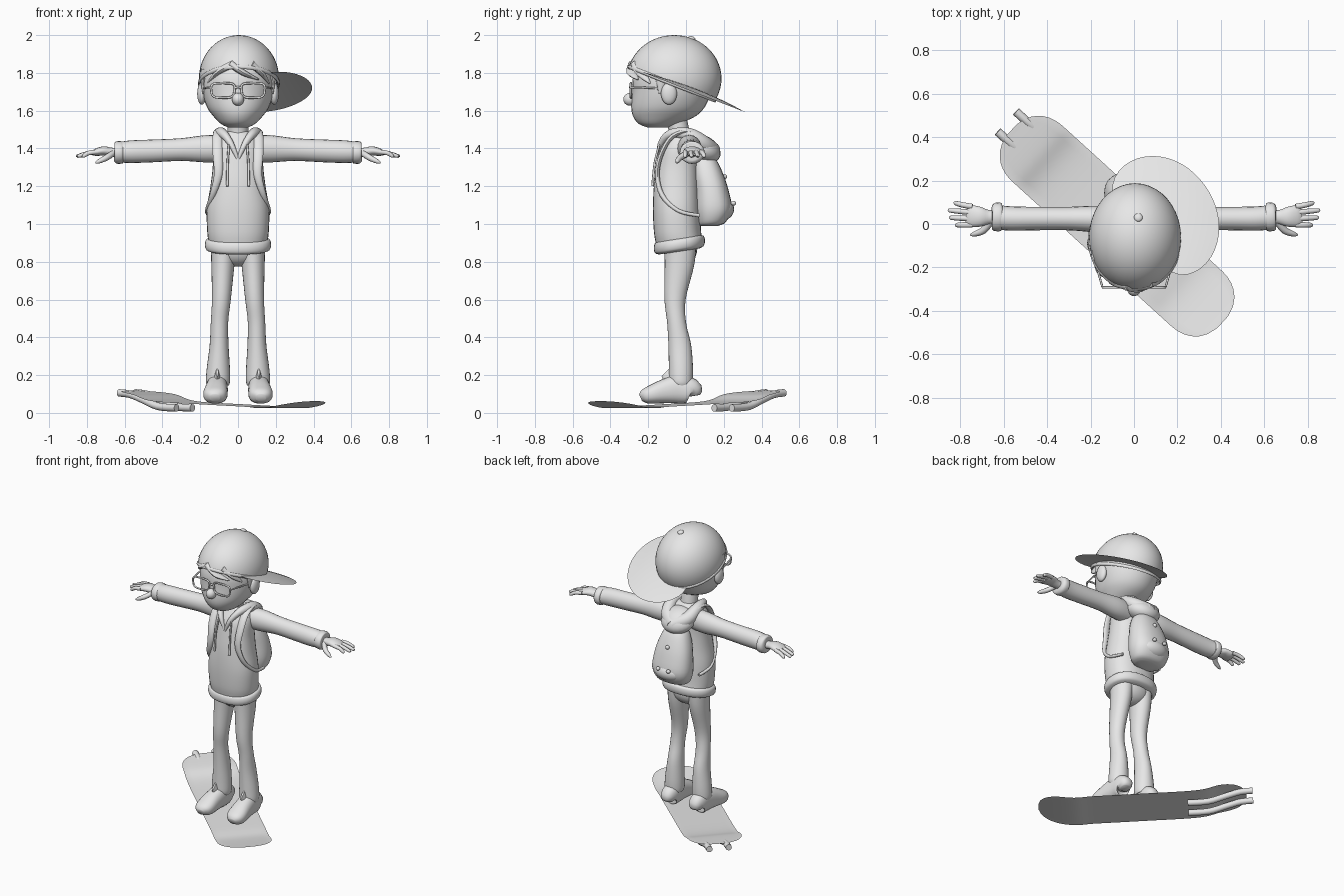
import bpy, bmesh, math
from mathutils import Vector, Matrix, Euler

cube = bpy.data.objects.get("Cube")
if cube:
    bpy.data.objects.remove(cube, do_unlink=True)

grey = bpy.data.materials.new("plain_grey")
grey.use_nodes = True
grey.diffuse_color = (0.8, 0.8, 0.8, 1)
for node in grey.node_tree.nodes:
    if node.type == 'BSDF_PRINCIPLED':
        node.inputs["Base Color"].default_value = grey.diffuse_color


def finish(name, bm, mirror=False):
    """Turn a bmesh into a shaded object, optionally mirrored across x."""
    bmesh.ops.recalc_face_normals(bm, faces=bm.faces)
    mesh = bpy.data.meshes.new(name)
    bm.to_mesh(mesh)
    bm.free()
    mesh.materials.append(grey)
    obj = bpy.data.objects.new(name, mesh)
    bpy.context.collection.objects.link(obj)
    bpy.ops.object.select_all(action='DESELECT')
    obj.select_set(True)
    bpy.context.view_layer.objects.active = obj
    bpy.ops.object.shade_smooth_by_angle(angle=math.radians(50))
    if mirror:
        obj.modifiers.new("mirror", 'MIRROR').use_mirror_merge = False
    return obj


def ball(name, loc, radii, tilt=0, mirror=False):
    bm = bmesh.new()
    mat = (Matrix.Translation(loc) @ Euler((tilt, 0, 0)).to_matrix().to_4x4()
           @ Matrix.Diagonal((*radii, 1)))
    bmesh.ops.create_uvsphere(bm, u_segments=24, v_segments=16, radius=1, matrix=mat)
    return finish(name, bm, mirror)


def smooth_path(pts, steps, closed):
    """Catmull-Rom through tuples of any length."""
    n, out = len(pts), []
    pick = (lambda i: pts[i % n]) if closed else (lambda i: pts[min(max(i, 0), n - 1)])
    for i in range(n if closed else n - 1):
        a, b, c, d = (pick(i + k) for k in (-1, 0, 1, 2))
        for s in range(steps):
            t = s / steps
            out.append([q + 0.5 * t * (r - p + t * (2*p - 5*q + 4*r - w + t * (3*(q - r) + w - p)))
                        for p, q, r, w in zip(a, b, c, d)])
    if not closed:
        out.append(list(pts[-1]))
    return out


def sweep(name, pts, ref=(0, 0, 1), axis=None, sides=24, steps=4, power=1.0,
          mirror=False, closed=False):
    """Skin rings along a path of (x, y, z, radius_u, radius_v)."""
    path = smooth_path([tuple(p) if len(p) > 4 else (*p, p[3]) for p in pts], steps, closed)
    n, bm, rings = len(path), bmesh.new(), []
    for i, p in enumerate(path):
        before = path[i - 1] if closed or i else p
        after = path[(i + 1) % n] if closed else path[min(i + 1, n - 1)]
        t = Vector(axis) if axis else Vector(after[:3]) - Vector(before[:3])
        t.normalize()
        u = Vector(ref).cross(t).normalized()
        v = t.cross(u)
        ring = []
        for k in range(sides):
            c, s = math.cos(math.tau * k / sides), math.sin(math.tau * k / sides)
            c, s = math.copysign(abs(c) ** power, c), math.copysign(abs(s) ** power, s)
            ring.append(bm.verts.new(Vector(p[:3]) + u * c * p[3] + v * s * p[4]))
        rings.append(ring)
    for a, b in zip(rings, rings[1:] + rings[:1] if closed else rings[1:]):
        for k in range(sides):
            j = (k + 1) % sides
            bm.faces.new((a[k], a[j], b[j], b[k]))
    if not closed:
        bm.faces.new(rings[0])
        bm.faces.new(rings[-1])
    return finish(name, bm, mirror)


def sheet(name, rows, thickness):
    """Solid plate from a grid of points."""
    bm = bmesh.new()
    grid = [[bm.verts.new(p) for p in row] for row in rows]
    for a, b in zip(grid, grid[1:]):
        for k in range(len(a) - 1):
            bm.faces.new((a[k], a[k + 1], b[k + 1], b[k]))
    bmesh.ops.solidify(bm, geom=bm.faces[:], thickness=thickness)
    return finish(name, bm)


UP, SIDE, BACK = (0, 0, 1), (1, 0, 0), (0, 1, 0)

# Head, neck and face
sweep("head", [(0, -.15, 1.51, .05, .05), (0, -.145, 1.53, .09, .105), (0, -.115, 1.57, .13, .165),
               (0, -.095, 1.62, .165, .195), (0, -.075, 1.7, .19, .21), (0, -.065, 1.78, .193, .215),
               (0, -.06, 1.87, .165, .18), (0, -.06, 1.93, .1, .1)], BACK, UP, sides=32)
sweep("neck", [(0, -.03, 1.4, .06), (0, -.035, 1.48, .055), (0, -.05, 1.56, .055)], BACK, UP)
ball("nose", (0, -.296, 1.66), (.032, .036, .034))
ball("ears", (.192, -.09, 1.69), (.024, .042, .058), mirror=True)

# Hair locks under the cap
sweep("fringe_middle", [(-.04, -.275, 1.85, .02, .03), (.03, -.28, 1.8, .016, .034),
                        (.11, -.255, 1.765, .004)], BACK, sides=12)
sweep("fringe_left", [(.07, -.265, 1.85, .02, .03), (.125, -.235, 1.8, .016, .03),
                      (.165, -.19, 1.745, .004)], BACK, sides=12)
sweep("fringe_right", [(-.02, -.275, 1.85, .02, .03), (-.1, -.25, 1.81, .016, .03),
                       (-.16, -.19, 1.75, .004)], BACK, sides=12)
sweep("sideburns", [(.178, -.13, 1.82, .02, .04), (.184, -.13, 1.76, .014, .03),
                    (.184, -.14, 1.69, .004)], BACK, sides=12, mirror=True)

# Glasses
frame = []
for k in range(16):
    c, s = math.cos(math.tau * k / 16), math.sin(math.tau * k / 16)
    x = math.copysign(abs(c) ** .55, c) * (.062 + .006 * s)
    frame.append((.08 + x, -.292, 1.707 + .039 * math.copysign(abs(s) ** .55, s), .006))
sweep("glasses_frames", frame, BACK, sides=8, steps=2, mirror=True, closed=True)
sweep("glasses_bridge", [(-.02, -.292, 1.72, .006), (0, -.296, 1.725, .006), (.02, -.292, 1.72, .006)], sides=8)
sweep("glasses_temples", [(.145, -.292, 1.722, .005), (.165, -.22, 1.722, .005),
                          (.192, -.1, 1.715, .005)], sides=8, mirror=True)

# Backward cap: dome cut by a sloping rim plane, with a bill in that plane
centre, size, slope = Vector((.005, -.062, 1.77)), Vector((.212, .25, .23)), .39


def rim_height(y):
    return 1.835 - slope * (y + .31)


def rim_point(angle):
    d, low, high = Vector((math.cos(angle), math.sin(angle), 0)), 0, .4
    for _ in range(30):
        r = (low + high) / 2
        p = centre + d * r
        p.z = rim_height(p.y)
        q = p - centre
        inside = sum((q[i] / size[i]) ** 2 for i in range(3)) < 1
        low, high = (r, high) if inside else (low, r)
    return p


bm = bmesh.new()
bmesh.ops.create_uvsphere(bm, u_segments=40, v_segments=28, radius=1,
                          matrix=Matrix.Translation(centre) @ Matrix.Diagonal((*size, 1)))
bmesh.ops.bisect_plane(bm, geom=bm.verts[:] + bm.edges[:] + bm.faces[:], clear_inner=True,
                       plane_co=(0, -.31, 1.835), plane_no=Vector((0, slope, 1)).normalized())
bmesh.ops.solidify(bm, geom=bm.faces[:], thickness=.01)
finish("cap_dome", bm)
sweep("cap_rim", [(*rim_point(math.tau * k / 32), .007, .011) for k in range(32)],
      sides=8, steps=1, closed=True)
ball("cap_button", (.02, .03, 1.982), (.02, .02, .012), -.3)
rows = []
for k in range(33):
    f = k / 16 - 1
    angle = math.radians(37 + 82 * f)
    root, row = rim_point(angle), []
    reach = .2 * max(0, 1 - abs(f) ** 2.6) ** .7 + .004
    for j in range(6):
        p = root + Vector((math.cos(angle), math.sin(angle), 0)) * (reach * j / 5 - .012)
        p.z = rim_height(p.y) + .022 * (1 - f * f) * (1 - (j / 5) ** 2)
        row.append(p)
    rows.append(row)
sheet("cap_bill", rows, .012)

# Hoodie
sweep("torso", [(0, -.035, .9, .155, .125), (0, -.045, .96, .163, .125), (0, -.05, 1.08, .165, .125),
                (0, -.05, 1.2, .146, .12), (0, -.045, 1.3, .134, .112), (0, -.035, 1.4, .13, .103),
                (0, -.025, 1.46, .105, .08), (0, -.025, 1.49, .06, .06)], BACK, UP, sides=32, power=.88)
sweep("hoodie_hem", [(0, -.035, .855, .145, .11), (0, -.035, .865, .168, .13), (0, -.035, .89, .176, .137),
                     (0, -.035, .915, .17, .132), (0, -.035, .925, .15, .115)],
      BACK, (0, -.15, 1), sides=32, power=.88)
sweep("sleeves", [(.07, .01, 1.4, .06, .07), (.17, .022, 1.398, .062, .072), (.3, .025, 1.394, .054, .06),
                  (.45, .025, 1.387, .054, .06), (.56, .025, 1.383, .056, .06), (.62, .03, 1.38, .056, .055)],
      mirror=True, sides=20)
sweep("cuffs", [(.605, .032, 1.38, .05), (.612, .032, 1.38, .064, .058), (.635, .033, 1.378, .066, .06),
                (.65, .034, 1.377, .06, .055), (.655, .034, 1.377, .04)], mirror=True, sides=20, steps=3)
sweep("hood_collar", [(.002, -.145, 1.345, .008), (.035, -.135, 1.42, .016), (.075, -.085, 1.475, .024),
                      (.095, .01, 1.475, .036), (.075, .09, 1.425, .045), (0, .135, 1.385, .05)],
      mirror=True, sides=14)
ball("hood_drape", (0, .085, 1.4), (.115, .105, .07), -.5)
sweep("drawstrings", [(.048, -.142, 1.42, .006), (.055, -.166, 1.32, .006), (.057, -.177, 1.2, .007)],
      BACK, sides=8, mirror=True)

# Hands
sweep("palms", [(.63, .034, 1.378, .03, .026), (.67, .032, 1.38, .033, .024), (.71, .033, 1.387, .046, .024),
                (.75, .036, 1.38, .05, .02), (.772, .038, 1.375, .04, .012)], mirror=True, sides=16)
for k, tip in enumerate((.825, .85, .855, .83)):
    y = -.004 + .028 * k
    sweep("fingers_" + str(k + 1), [(.745, y, 1.382, .013), (.79, y * 1.1, 1.376, .0125),
                                    (tip - .008, y * 1.2, 1.36, .01), (tip, y * 1.2, 1.357, .004)],
          mirror=True, sides=10)
sweep("thumbs", [(.66, .01, 1.375, .016), (.695, -.03, 1.352, .016), (.735, -.046, 1.332, .012),
                 (.755, -.05, 1.324, .004)], mirror=True, sides=10)

# Trousers and shoes
ball("trouser_seat", (0, -.03, .87), (.135, .09, .095))
sweep("trouser_legs", [(.075, -.03, .9, .07, .085), (.08, -.035, .78, .061, .078), (.088, -.058, .6, .05, .056),
                       (.098, -.05, .48, .046, .05), (.1, -.033, .36, .05, .06), (.104, -.027, .24, .061, .064),
                       (.106, -.027, .17, .064, .064), (.106, -.025, .145, .058, .058)],
      BACK, UP, mirror=True)
sweep("shoes", [(.108, .042, .09, .03, .03), (.108, .03, .115, .052, .065), (.11, -.04, .125, .056, .075),
                (.115, -.11, .115, .06, .065), (.12, -.18, .098, .064, .05), (.122, -.22, .088, .052, .038),
                (.122, -.24, .08, .025, .02)], power=.85, mirror=True)
sweep("shoe_tongues", [(.11, -.06, .15, .04, .02), (.11, -.085, .19, .04, .016),
                       (.11, -.108, .215, .03, .006)], SIDE, sides=12, mirror=True)

# Backpack
sweep("backpack", [(0, .12, .99, .08, .05), (0, .135, 1.01, .115, .075), (0, .145, 1.08, .137, .098),
                   (0, .135, 1.18, .13, .09), (0, .115, 1.27, .108, .08), (0, .1, 1.34, .075, .06),
                   (0, .09, 1.37, .03, .03)], BACK, UP, power=.85)
ball("backpack_pocket", (0, .185, 1.075), (.105, .07, .06), .2)
ball("backpack_toggles", (.04, .252, 1.11), (.014, .014, .012), mirror=True)
ball("backpack_badge", (0, .205, 1.25), (.014, .012, .014))
sweep("shoulder_straps", [(.085, .1, 1.41, .014, .026), (.1, .03, 1.488, .012, .026),
                          (.108, -.07, 1.465, .012, .026), (.108, -.13, 1.37, .012, .026),
                          (.105, -.152, 1.26, .012, .022), (.135, -.125, 1.15, .013, .016),
                          (.165, -.04, 1.07, .01), (.15, .07, 1.045, .01)], SIDE, sides=12, mirror=True)

# Board: curved deck with rounded ends, turned diagonally
turn = math.radians(-42.3)
along, across = Vector((math.cos(turn), math.sin(turn), 0)), Vector((-math.sin(turn), math.cos(turn), 0))
middle = Vector((-.078, -.01, 0))
bend = smooth_path([(-.66, .118), (-.5, .098), (-.35, .062), (0, .045), (.3, .033), (.45, .026), (.66, .062)], 8, False)
rows = []
for s, z in bend:
    s = max(-.658, min(.658, s))
    e = max(0, (abs(s) - .487) / .173)
    half = .173 * (1 - e ** 2.3) ** (1 / 2.3)
    rows.append([middle + along * s + across * half * w / 4 + Vector((0, 0, z)) for w in range(-4, 5)])
sheet("board_deck", rows, .02)

# Twin runners under the raised end
for name, offset in (("runner_outer", .077), ("runner_inner", -.048)):
    pts = []
    for s, z in ((-.29, .026), (-.42, .034), (-.53, .07), (-.62, .098), (-.7, .106)):
        pts.append((*(middle + along * s + across * offset + Vector((0, 0, z))), .02))
    sweep(name, pts, sides=14)
